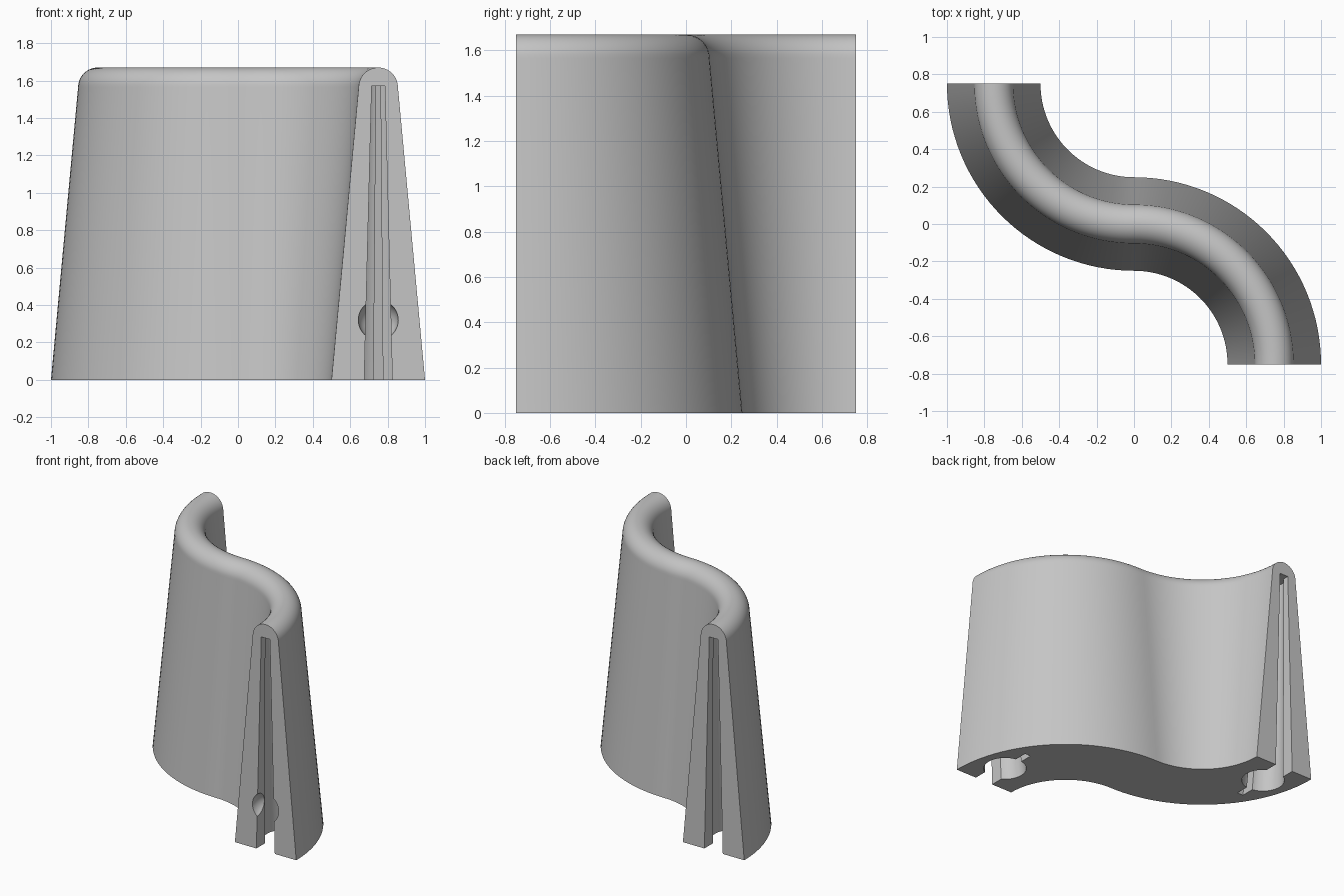
import bpy, bmesh
from math import sin, cos, pi, sqrt, asin, radians
from mathutils import Matrix

if "Cube" in bpy.data.objects:
    bpy.data.objects.remove(bpy.data.objects["Cube"])

R, HEIGHT = 0.75, 1.67        # bend radius of the centreline, wall height
FOOT, CREST = 0.25, 0.105     # half thickness at the bottom and under the rounding
SLOT_TOP, TAPER = 1.57, 0.47  # slot height and its shrink towards the top
SEGMENTS = 32

grey = bpy.data.materials.new("light_grey")
grey.use_nodes = True
colour = (0.56, 0.56, 0.56, 1)
grey.diffuse_color = colour
grey.node_tree.nodes["Principled BSDF"].inputs["Base Color"].default_value = colour


def make_object(name, bm):
    bmesh.ops.recalc_face_normals(bm, faces=bm.faces)
    mesh = bpy.data.meshes.new(name)
    bm.to_mesh(mesh)
    bm.free()
    mesh.materials.append(grey)
    obj = bpy.data.objects.new(name, mesh)
    bpy.context.collection.objects.link(obj)
    return obj


def loft(bm, rings):
    """Skin closed rings of equal length and cap both ends."""
    loops = [[bm.verts.new(p) for p in ring] for ring in rings]
    n = len(loops[0])
    for a, b in zip(loops, loops[1:]):
        for i in range(n):
            j = (i + 1) % n
            bm.faces.new((a[i], a[j], b[j], b[i]))
    bm.faces.new(loops[0])
    bm.faces.new(loops[-1])


# Tapered wall section with a rounded crest, as (offset, height)
section = [(-FOOT, 0), (FOOT, 0)]
section += [(CREST * cos(pi * i / 20), HEIGHT - CREST + CREST * sin(pi * i / 20))
            for i in range(21)]

# Sweep the section along two opposed quarter bends
rings = []
for i in range(SEGMENTS + 1):
    a = pi + pi / 2 * i / SEGMENTS
    rings.append([((R + o) * cos(a), R + (R + o) * sin(a), z) for o, z in section])
for i in range(1, SEGMENTS + 1):
    a = pi / 2 - pi / 2 * i / SEGMENTS
    rings.append([((R - o) * cos(a), -R + (R - o) * sin(a), z) for o, z in section])
bm = bmesh.new()
loft(bm, rings)
wall = make_object("curved_wall", bm)


# Keyhole plan: neck from the end face, round bore, then a narrow slit
def keyhole():
    neck, neck_depth, bore, slit, slit_depth = 0.075, 0.1, 0.15, 0.025, 0.48
    centre = neck_depth + sqrt(bore ** 2 - neck ** 2)
    start, end = asin(neck / bore), pi - asin(slit / bore)
    right = [(neck, -0.1)]
    for i in range(21):
        a = start + (end - start) * i / 20
        right.append((bore * sin(a), centre - bore * cos(a)))
    right.append((slit, slit_depth))
    return right + [(-x, y) for x, y in reversed(right)]


def slot_ring(z):
    k = 1 + (TAPER - 1) * z / SLOT_TOP
    return [(R + x * k, -R + y * k, z) for x, y in keyhole()]


def cut(target, cutter):
    mod = target.modifiers.new("cut", "BOOLEAN")
    mod.operation = "DIFFERENCE"
    mod.solver = "EXACT"
    mod.object = cutter
    cutter.hide_render = True
    bpy.context.view_layer.objects.active = target
    bpy.ops.object.modifier_apply(modifier=mod.name)
    bpy.data.objects.remove(cutter)


# Slot and ball socket at both ends, the second turned half a circle
for turn in (0, pi):
    spin = Matrix.Rotation(turn, 4, "Z")
    bm = bmesh.new()
    loft(bm, [slot_ring(-0.05), slot_ring(SLOT_TOP)])
    bm.transform(spin)
    cut(wall, make_object("slot_cutter", bm))

    bm = bmesh.new()
    bmesh.ops.create_uvsphere(bm, u_segments=32, v_segments=20, radius=0.107)
    bm.transform(spin @ Matrix.Translation((R, -R - 0.001, 0.32)))
    cut(wall, make_object("socket_cutter", bm))

bpy.ops.object.select_all(action="DESELECT")
wall.select_set(True)
bpy.context.view_layer.objects.active = wall
bpy.ops.object.shade_smooth_by_angle(angle=radians(30))
